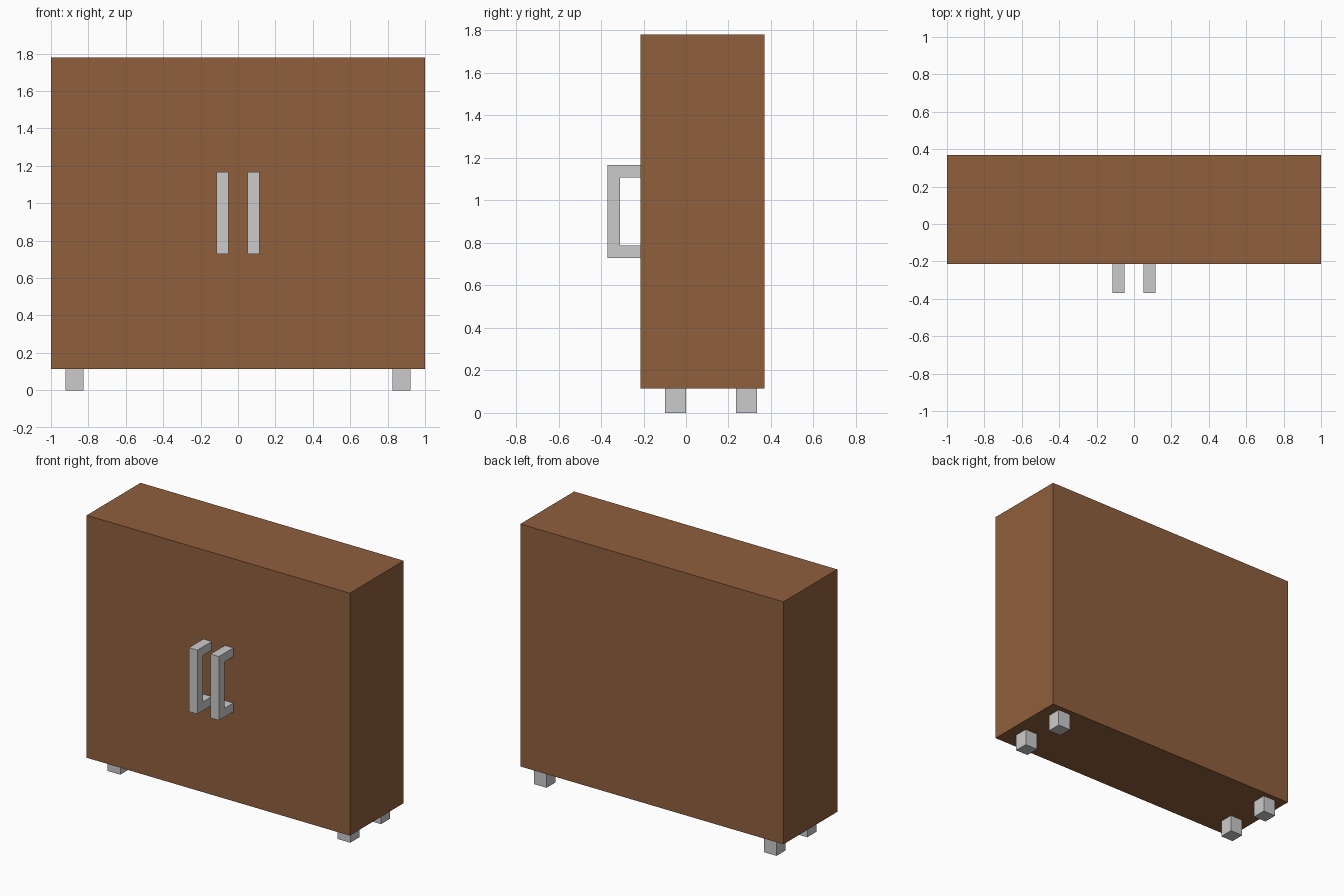
import bpy
import bmesh

if "Cube" in bpy.data.objects:
    bpy.data.objects.remove(bpy.data.objects["Cube"])

wood = bpy.data.materials.new("wood")
wood.diffuse_color = (0.28, 0.115, 0.047, 1)
wood.use_nodes = True
wood.node_tree.nodes["Principled BSDF"].inputs["Base Color"].default_value = wood.diffuse_color


def make_object(name, bm, mat=None):
    bmesh.ops.recalc_face_normals(bm, faces=bm.faces)
    me = bpy.data.meshes.new(name)
    bm.to_mesh(me)
    bm.free()
    ob = bpy.data.objects.new(name, me)
    bpy.context.collection.objects.link(ob)
    if mat:
        me.materials.append(mat)
    return ob


def box(name, x, y, z, mat=None):
    bm = bmesh.new()
    bmesh.ops.create_cube(bm, size=1)
    for v in bm.verts:
        v.co = [(r[0] + r[1]) / 2 + c * (r[1] - r[0]) for r, c in zip((x, y, z), v.co)]
    return make_object(name, bm, mat)


def handle(name, x0, x1):
    # C-shaped side profile, extruded across its width
    back, front, low, high, t = -0.214, -0.37, 0.728, 1.167, 0.06
    profile = [(back, low), (front, low), (front, high), (back, high),
               (back, high - t), (front + t, high - t),
               (front + t, low + t), (back, low + t)]
    bm = bmesh.new()
    face = bm.faces.new([bm.verts.new((x0, y, z)) for y, z in profile])
    ext = bmesh.ops.extrude_face_region(bm, geom=[face], use_keep_orig=True)
    verts = [g for g in ext["geom"] if isinstance(g, bmesh.types.BMVert)]
    bmesh.ops.translate(bm, verts=verts, vec=(x1 - x0, 0, 0))
    return make_object(name, bm)


# Cabinet body
box("cabinet_body", (-1, 1), (-0.214, 0.37), (0.114, 1.78), wood)

# Feet and door handles, mirrored left and right
for side, s in (("left", -1), ("right", 1)):
    xs = sorted((s * 0.826, s * 0.922))
    box(f"front_{side}_foot", xs, (-0.098, 0.0), (0, 0.114))
    box(f"back_{side}_foot", xs, (0.236, 0.334), (0, 0.114))
    handle(f"{side}_handle", *sorted((s * 0.05, s * 0.114)))
